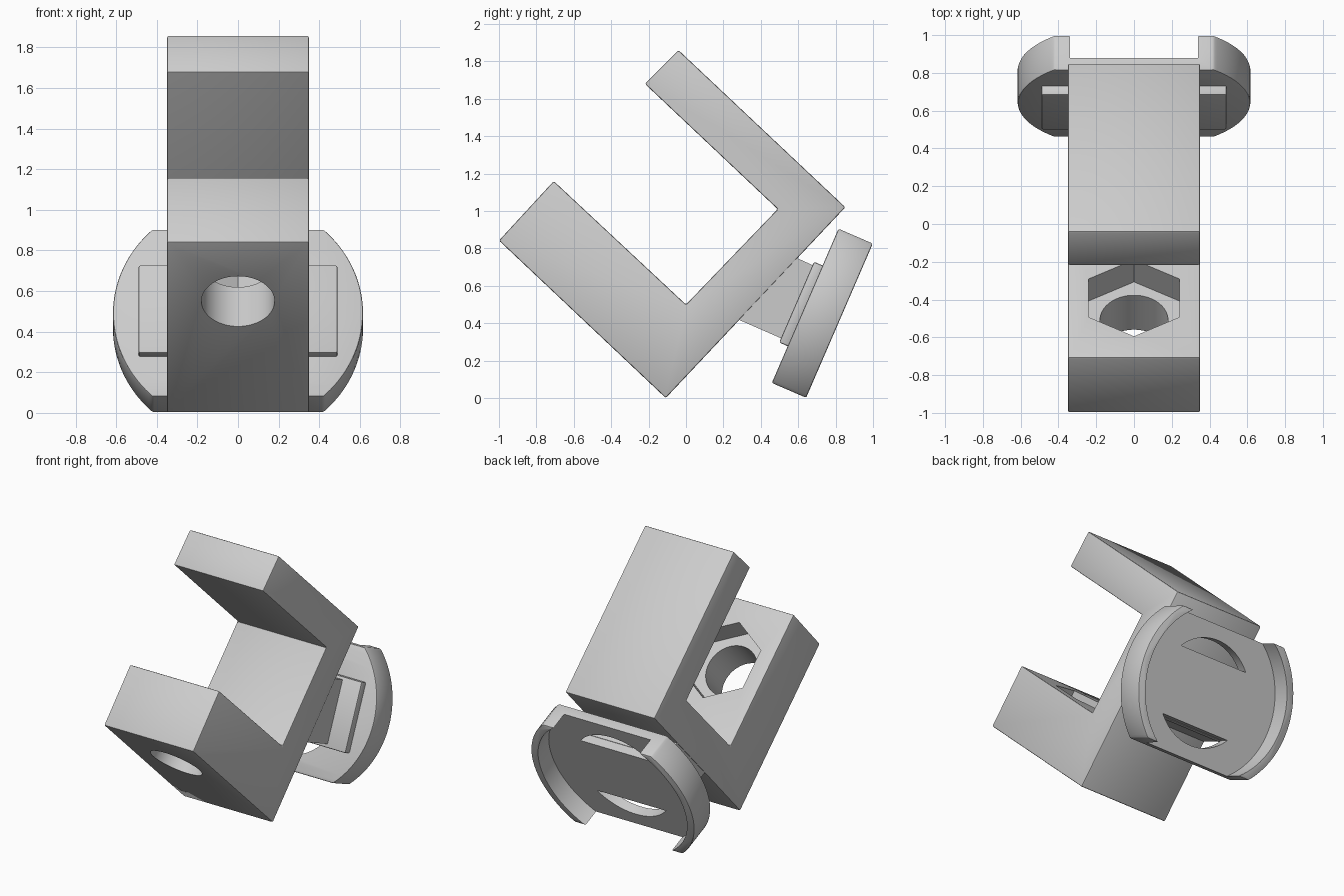
import bpy, bmesh, math
from mathutils import Matrix, Vector

if "Cube" in bpy.data.objects:
    bpy.data.objects.remove(bpy.data.objects["Cube"])

grey = bpy.data.materials.new("light grey")
grey.diffuse_color = (0.6, 0.6, 0.6, 1)
grey.use_nodes = True
grey.node_tree.nodes["Principled BSDF"].inputs["Base Color"].default_value = grey.diffuse_color


def frame(up, origin):
    """Local x = world x, local y = 'up' (y, z direction), local z = their cross product."""
    x = Vector((1, 0, 0))
    y = Vector((0, up[0], up[1])).normalized()
    z = x.cross(y)
    m = Matrix((x, y, z)).transposed().to_4x4()
    m.translation = Vector((0, origin[0], origin[1]))
    return m


def prism(name, pts, z0, z1, matrix, bevel=0.0):
    """Extrude a 2D outline from z0 to z1 in a local frame."""
    bm = bmesh.new()
    face = bm.faces.new([bm.verts.new((p[0], p[1], z0)) for p in pts])
    ext = bmesh.ops.extrude_face_region(bm, geom=[face])
    verts = [g for g in ext["geom"] if isinstance(g, bmesh.types.BMVert)]
    bmesh.ops.translate(bm, verts=verts, vec=(0, 0, z1 - z0))
    bmesh.ops.transform(bm, matrix=matrix, verts=bm.verts)
    bmesh.ops.recalc_face_normals(bm, faces=bm.faces)
    mesh = bpy.data.meshes.new(name)
    bm.to_mesh(mesh)
    bm.free()
    mesh.materials.append(grey)
    ob = bpy.data.objects.new(name, mesh)
    bpy.context.collection.objects.link(ob)
    if bevel:
        mod = ob.modifiers.new("soft edges", "BEVEL")
        mod.width, mod.segments = bevel, 2
        mod.limit_method, mod.angle_limit = "ANGLE", math.radians(30)
    return ob


def arc(r, a0, a1, n):
    return [(r * math.cos(a0 + (a1 - a0) * i / n), r * math.sin(a0 + (a1 - a0) * i / n))
            for i in range(n + 1)]


def circle(r, n, turn=0.0):
    return arc(r, turn, turn + 2 * math.pi, n)[:-1]


def cut(target, cutter):
    cutter.hide_render = True
    cutter.hide_set(True)
    mod = target.modifiers.new("cut", "BOOLEAN")
    mod.operation, mod.object, mod.solver = "DIFFERENCE", cutter, "EXACT"


def finish(ob):
    bpy.ops.object.select_all(action="DESELECT")
    bpy.context.view_layer.objects.active = ob
    ob.select_set(True)
    for mod in list(ob.modifiers):
        bpy.ops.object.modifier_apply(modifier=mod.name)
    bpy.ops.object.shade_smooth_by_angle(angle=math.radians(30))


# Side profiles are drawn in (y, z) and extruded along x
side = Matrix(((0, 0, 1, 0), (1, 0, 0, 0), (0, 1, 0, 0), (0, 0, 0, 1)))

# C-shaped clamp bracket
bracket = prism("bracket", [(-0.108, 0), (0.852, 1.02), (-0.04, 1.86), (-0.22, 1.68),
                            (0.49, 1.01), (0, 0.5), (-0.707, 1.16), (-1.0, 0.842)],
                -0.35, 0.35, side, 0.009)
# Bolt hole with hexagonal nut pocket through the thick arm
bolt = frame((-0.727, 0.686), (-0.69, 0.55))
cut(bracket, prism("bolt_hole_cutter", circle(0.18, 64), -0.6, 0.1, bolt))
cut(bracket, prism("nut_pocket_cutter", circle(0.277, 6, math.pi / 2), -0.6, -0.265, bolt))

# Tilted round mount with flat top and bottom
mount = frame((0.397, 0.918), (0.637, 0.493))
R, FLAT = 0.616, 0.449
a = math.asin(FLAT / R)
outline = arc(R, -a, a, 40) + arc(R, math.pi - a, math.pi + a, 40)
disc = prism("mount_disc", outline, -0.20, 0, mount, 0.009)
# Recess leaves two curved side rims
cut(disc, prism("recess_cutter", circle(0.562, 96), -0.4, -0.07, mount))
# Two segment-shaped slots either side of the middle bar
b = math.asin(0.23 / 0.355)
for name, turn in (("upper", 0), ("lower", math.pi)):
    cut(disc, prism(name + "_slot_cutter", arc(0.355, b + turn, math.pi - b + turn, 32),
                    -0.3, 0.1, mount))

# Rectangular flange on the front of the disc
flange = prism("flange", [(-0.49, -0.235), (0.49, -0.235), (0.49, 0.235), (-0.49, 0.235)],
               -0.01, 0.05, mount, 0.009)

# Neck joining bracket and flange
neck = prism("neck", [(0.24, 0.437), (0.53, 0.31), (0.70, 0.70), (0.59, 0.75)],
             -0.345, 0.345, side)

for part in (bracket, disc, flange, neck):
    finish(part)
